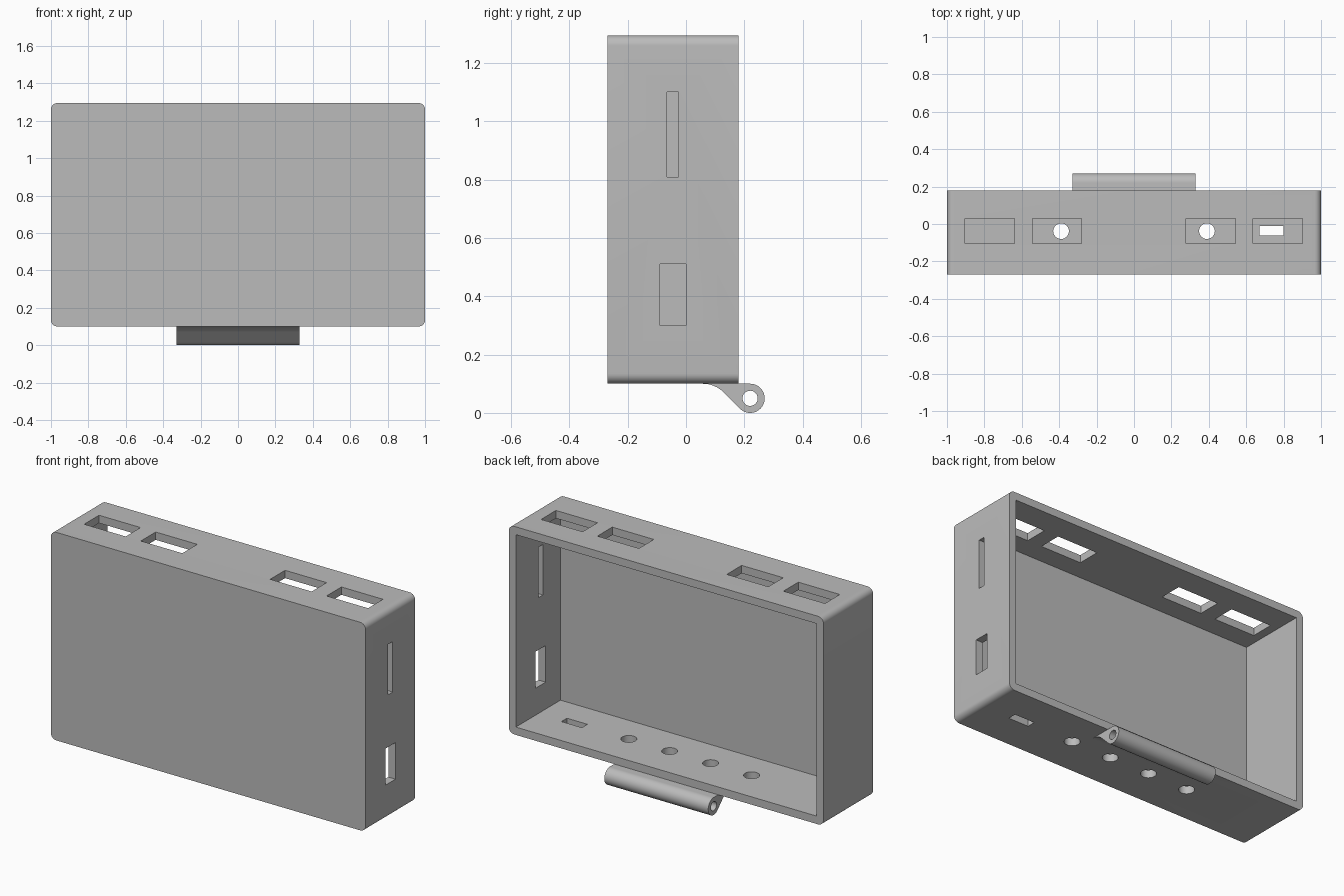
import bpy
import bmesh
from math import sin, cos, pi, radians
from mathutils import Matrix, Vector

cube = bpy.data.objects.get("Cube")
if cube:
    bpy.data.objects.remove(cube, do_unlink=True)

grey = bpy.data.materials.new("plain grey")
grey.use_nodes = True
GREY = (0.5, 0.5, 0.5, 1)
grey.diffuse_color = GREY
grey.node_tree.nodes["Principled BSDF"].inputs["Base Color"].default_value = GREY

WALL = 0.045
BOTTOM, TOP = 0.10, 1.295
FRONT, BACK = -0.27, 0.18


def add_object(name, bm):
    bmesh.ops.recalc_face_normals(bm, faces=bm.faces)
    mesh = bpy.data.meshes.new(name)
    bm.to_mesh(mesh)
    bm.free()
    mesh.materials.append(grey)
    ob = bpy.data.objects.new(name, mesh)
    bpy.context.collection.objects.link(ob)
    return ob


def prism(name, points, offset):
    """Extrude a closed outline along an offset vector."""
    bm = bmesh.new()
    face = bm.faces.new([bm.verts.new(p) for p in points])
    ext = bmesh.ops.extrude_face_region(bm, geom=[face])
    verts = [v for v in ext["geom"] if isinstance(v, bmesh.types.BMVert)]
    bmesh.ops.translate(bm, verts=verts, vec=offset)
    return add_object(name, bm)


def box(name, x, y, z):
    bm = bmesh.new()
    lo, hi = map(Vector, zip(x, y, z))
    size = hi - lo
    bmesh.ops.create_cube(bm, size=1, matrix=Matrix.Translation((lo + hi) / 2)
                          @ Matrix.Diagonal((*size, 1)))
    return add_object(name, bm)


def rod(name, centre, radius, length, axis):
    bm = bmesh.new()
    turn = Matrix.Rotation(pi / 2, 4, "Y") if axis == "X" else Matrix()
    bmesh.ops.create_cone(bm, cap_ends=True, segments=32, radius1=radius,
                          radius2=radius, depth=length,
                          matrix=Matrix.Translation(centre) @ turn)
    return add_object(name, bm)


def cut(ob, cutter):
    cutter.hide_render = True
    mod = ob.modifiers.new("cut", "BOOLEAN")
    mod.operation, mod.solver, mod.object = "DIFFERENCE", "EXACT", cutter
    bpy.context.view_layer.objects.active = ob
    bpy.ops.object.modifier_apply(modifier=mod.name)
    bpy.data.objects.remove(cutter, do_unlink=True)


def arc(cy, cz, r, start, end, steps):
    """Points (u, v) along a circular arc, angles in degrees."""
    angles = [radians(start + (end - start) * i / steps) for i in range(steps + 1)]
    return [(cy + r * cos(a), cz + r * sin(a)) for a in angles]


# Case: rounded outline, hollow and open at the back
R = 0.035
outline = []
for cx, cz, start in ((1 - R, TOP - R, 0), (R - 1, TOP - R, 90),
                      (R - 1, BOTTOM + R, 180), (1 - R, BOTTOM + R, 270)):
    outline += arc(cx, cz, R, start, start + 90, 8)
case = prism("case", [(x, FRONT, z) for x, z in outline], (0, BACK - FRONT, 0))
cut(case, box("cavity", (WALL - 1, 1 - WALL), (FRONT + WALL, BACK + 0.1),
              (BOTTOM + WALL, TOP - WALL)))

# Top windows
for cx in (-0.772, -0.412, 0.41, 0.768):
    cut(case, box("top_window", (cx - 0.132, cx + 0.132), (-0.105, 0.03),
                  (TOP - 0.1, TOP + 0.1)))

# Side slots
for y, z in (((-0.065, -0.025), (0.81, 1.10)), ((-0.09, 0.0), (0.30, 0.51))):
    cut(case, box("side_slot", (0.9, 1.1), y, z))

# Bottom slot and row of round holes
cut(case, box("bottom_slot", (0.67, 0.80), (-0.062, -0.012), (0, 0.2)))
for i in range(4):
    cut(case, rod("bottom_hole", (-0.39 + 0.26 * i, -0.038, BOTTOM), 0.042, 0.2, "Z"))

# Hinge: barrel blended into the underside of the case
HY, HZ, HR = 0.22, 0.05, 0.05
profile = arc(0.058, 0, 0.10, 90, 45, 8) + arc(HY, HZ, HR, 225, 450, 30)
hinge = prism("hinge_barrel", [(-0.33, y, z) for y, z in profile], (0.66, 0, 0))
cut(hinge, rod("pin_hole", (0, HY, HZ), 0.026, 1, "X"))

# Smooth rounded surfaces, keep hard edges
for ob in (case, hinge):
    bpy.ops.object.select_all(action="DESELECT")
    ob.select_set(True)
    bpy.context.view_layer.objects.active = ob
    bpy.ops.object.shade_smooth_by_angle(angle=radians(30))
